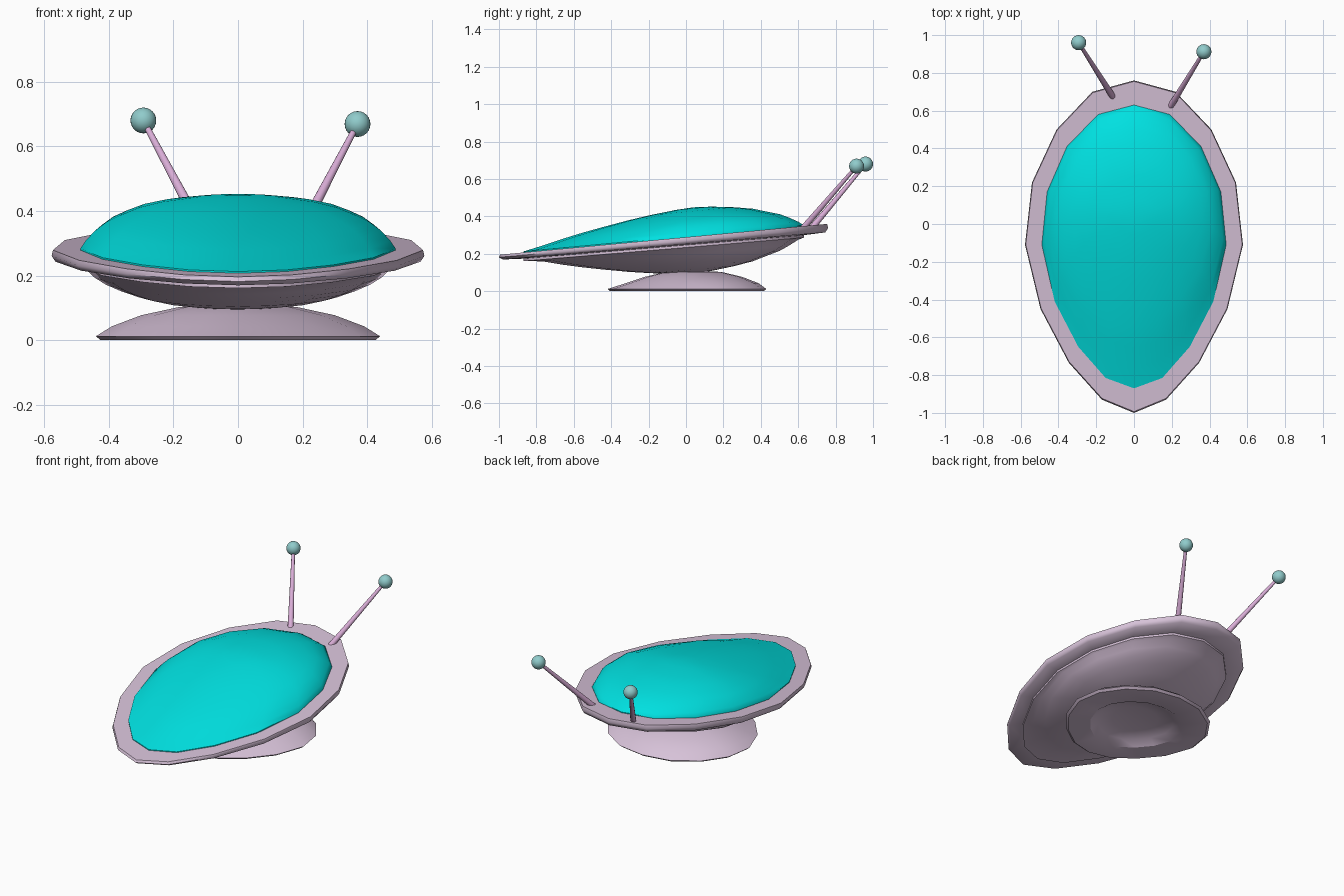
import bpy, math
from mathutils import Vector

if "Cube" in bpy.data.objects:
    bpy.data.objects.remove(bpy.data.objects["Cube"])


def material(name, rgb):
    m = bpy.data.materials.new(name)
    m.diffuse_color = (*rgb, 1)
    m.use_nodes = True
    m.node_tree.nodes["Principled BSDF"].inputs["Base Color"].default_value = m.diffuse_color
    return m


PINK = material("pale_pink", (0.68, 0.54, 0.69))
STEM = material("stem_pink", (0.7, 0.42, 0.68))
CYAN = material("cyan_glass", (0.0, 0.75, 0.75))
TEAL = material("soft_teal", (0.28, 0.6, 0.6))


def finish(ob, mat, angle=35):
    ob.data.materials.append(mat)
    bpy.ops.object.select_all(action='DESELECT')
    ob.select_set(True)
    bpy.context.view_layer.objects.active = ob
    bpy.ops.object.mode_set(mode='EDIT')
    bpy.ops.mesh.select_all(action='SELECT')
    bpy.ops.mesh.normals_make_consistent(inside=False)
    bpy.ops.object.mode_set(mode='OBJECT')
    bpy.ops.object.shade_smooth_by_angle(angle=math.radians(angle))


def loft(name, rings, mat, loop=False, caps=(), angle=35):
    """Skin a list of equal-length rings; caps are tip points at start/end."""
    n = len(rings[0])
    verts = [v for r in rings for v in r]
    faces = []
    for k in range(len(rings) if loop else len(rings) - 1):
        a, b = k * n, (k + 1) % len(rings) * n
        faces += [(a + i, a + (i + 1) % n, b + (i + 1) % n, b + i) for i in range(n)]
    for start, tip in caps:
        t = len(verts)
        verts.append(tip)
        faces += [(start * n + i, start * n + (i + 1) % n, t) for i in range(n)]
    me = bpy.data.meshes.new(name)
    me.from_pydata(verts, [], faces)
    ob = bpy.data.objects.new(name, me)
    bpy.context.collection.objects.link(ob)
    finish(ob, mat, angle)


def mirrored(half):
    return half + [(-x, y) for x, y in half[-2:0:-1]]


# Egg-shaped outlines, back tip to front tip
rim_outline = mirrored([(0, .76), (.22, .70), (.41, .50), (.54, .22), (.577, -.11),
                        (.495, -.45), (.345, -.735), (.17, -.93), (0, -1)])
shell_outline = mirrored([(0, .63), (.19, .58), (.355, .41), (.46, .17), (.488, -.11),
                          (.42, -.41), (.295, -.65), (.15, -.815), (0, -.87)])


def top(y):
    return .195 + .094 * (y + 1)


def under(y):
    return .168 + .084 * (y + 1)


def middle(y):
    return (top(y) + under(y)) / 2


# Rim: thin tilted ring with a softened outer edge
def on(outline, plane, s=1, dz=0):
    return [(x * s, y * s, plane(y * s) + dz) for x, y in outline]


loft("saucer_rim", [on(shell_outline, top, .97), on(rim_outline, top, .993, 0),
                    on(rim_outline, middle), on(rim_outline, under, .98, 0),
                    on(shell_outline, under, .97, -.006)], PINK, loop=True, angle=60)

# Dome and hull share one profile: x scale, y scale, middle y, height
shell_rows = [(1, 1, -.12, 0), (.965, .913, -.085, .17), (.91, .807, -.055, .34),
              (.84, .70, -.025, .49), (.75, .58, -.005, .62), (.63, .447, .022, .76),
              (.48, .30, .033, .87), (.25, .13, .04, .965)]


def shell(name, plane, height, lip, mat):
    rings = []
    for sx, sy, mid, h in shell_rows:
        rings.append([(x * sx, mid + (y + .12) * sy,
                       plane(mid + (y + .12) * sy) + height * h) for x, y in shell_outline])
    # short lip where the shell meets the rim
    rings.insert(1, [(x, y, z + lip) for x, y, z in rings[0]])
    loft(name, rings, mat, caps=[(len(rings) - 1, (0, .04, plane(.04) + height))], angle=50)


shell("canopy_dome", top, .156, .005, CYAN)
shell("lower_hull", under, -.16, -.018, PINK)

# Base: low egg-shaped dome leaning back, with a shallow hollow underneath
base_rows = [(.14, .135, 0, .045), (.23, .22, 0, .03), (.28, .27, 0, 0), (.425, .41, .005, 0),
             (.44, .425, .005, .012), (.39, .355, .033, .043), (.30, .26, .04, .077),
             (.18, .15, .04, .103)]
base = [[(rx * x / .488, mid + ry * (y + .12) / .75, z) for x, y in shell_outline]
        for rx, ry, mid, z in base_rows]
loft("base", base, PINK, caps=[(0, (0, 0, .05)), (len(base) - 1, (0, .04, .112))], angle=32)

# Antennae: tapered stem and ball
for side, foot, tip in (("left", (-.11, .67, .335), (-.293, .96, .68)),
                        ("right", (.195, .625, .335), (.37, .912, .669))):
    a, b = Vector(foot), Vector(tip)
    bpy.ops.mesh.primitive_cone_add(vertices=12, radius1=.017, radius2=.009, depth=(b - a).length,
                                    location=(a + b) / 2,
                                    rotation=(b - a).to_track_quat('Z', 'Y').to_euler())
    stem = bpy.context.object
    stem.name = side + "_antenna_stem"
    finish(stem, STEM)
    bpy.ops.mesh.primitive_uv_sphere_add(segments=24, ring_count=12, radius=.04, location=b)
    ball = bpy.context.object
    ball.name = side + "_antenna_ball"
    finish(ball, TEAL)
